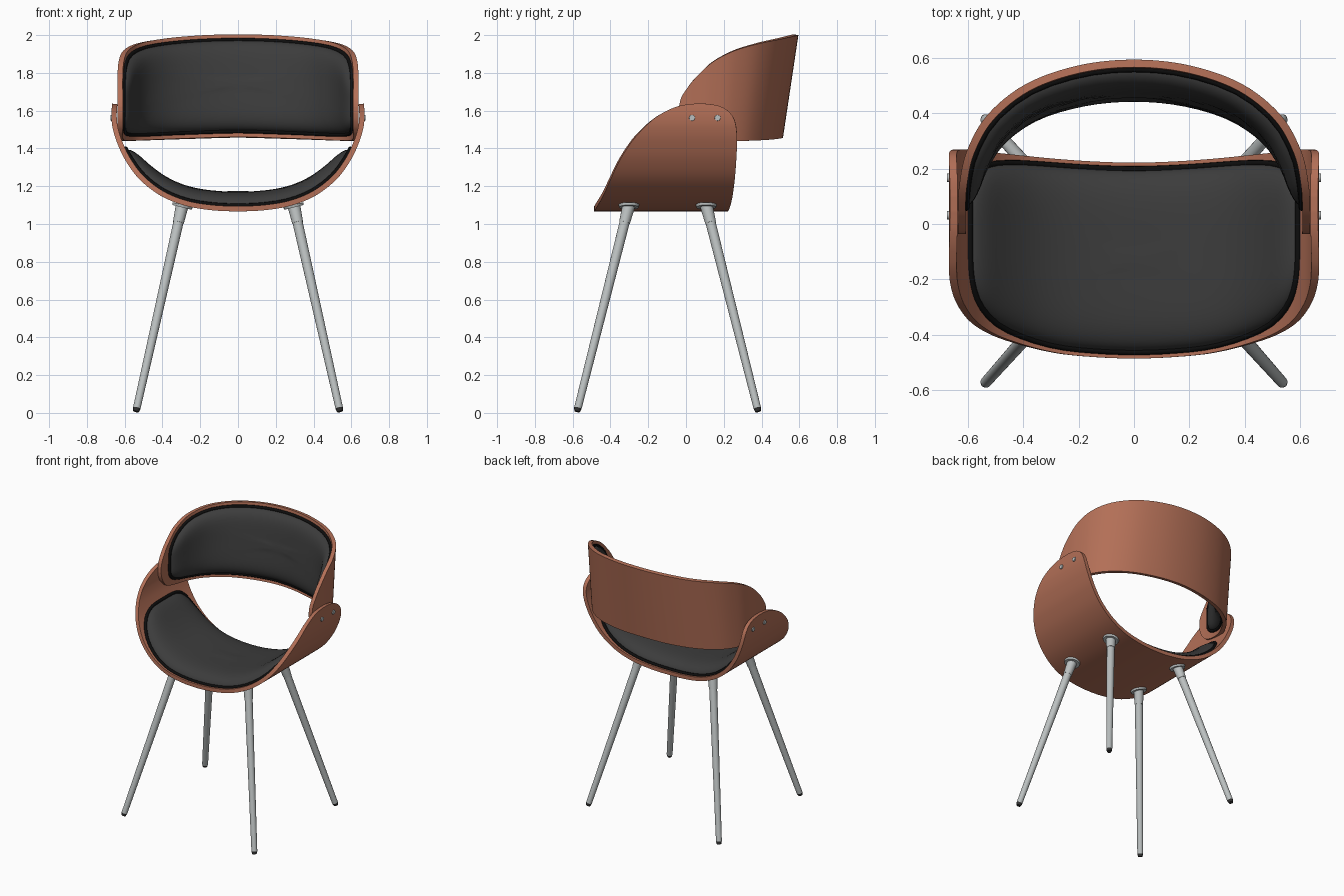
import bpy, math
from mathutils import Vector

cube = bpy.data.objects.get("Cube")
if cube:
    bpy.data.objects.remove(cube, do_unlink=True)


def material(name, r, g, b):
    m = bpy.data.materials.new(name)
    m.use_nodes = True
    m.diffuse_color = (r, g, b, 1)
    m.node_tree.nodes["Principled BSDF"].inputs["Base Color"].default_value = (r, g, b, 1)
    return m


WOOD = material("walnut_wood", 0.45, 0.16, 0.095)
PADDING = material("charcoal_padding", 0.045, 0.045, 0.045)
PIPING = material("black_piping", 0.004, 0.004, 0.004)
METAL = material("grey_metal", 0.5, 0.53, 0.53)
RUBBER = material("dark_rubber", 0.03, 0.03, 0.03)
THICK = 0.028

# Half profiles from the centre outwards.
# Seat rows: x, z, front y, back y
SEAT = [(0, 1.067, -0.487, 0.222), (0.14, 1.073, -0.482, 0.226),
        (0.28, 1.097, -0.468, 0.235), (0.41, 1.15, -0.438, 0.247),
        (0.52, 1.235, -0.4, 0.258), (0.595, 1.335, -0.352, 0.266),
        (0.642, 1.435, -0.288, 0.27), (0.664, 1.51, -0.222, 0.266),
        (0.67, 1.565, -0.16, 0.25), (0.669, 1.605, -0.09, 0.215),
        (0.667, 1.628, -0.025, 0.165), (0.666, 1.637, 0.045, 0.1)]
# Backrest rows: x, y, bottom z, top z
BACK = [(0, 0.595, 1.457, 2.0), (0.2, 0.575, 1.452, 1.995),
        (0.39, 0.51, 1.446, 1.98), (0.53, 0.4, 1.441, 1.957),
        (0.605, 0.27, 1.44, 1.92), (0.632, 0.15, 1.445, 1.86),
        (0.638, 0.05, 1.465, 1.77), (0.638, 0.0, 1.5, 1.71),
        (0.637, -0.027, 1.545, 1.665), (0.637, -0.036, 1.59, 1.62)]


def sample(table, u):
    """Smooth interpolation along a mirrored half profile."""
    a, last = abs(u), len(table) - 1
    i = min(int(a), last - 1)
    t = a - i

    def row(k):
        if k < 0:
            r = table[-k]
            return (-r[0],) + r[1:]
        return table[min(k, last)]

    p = [row(i + k) for k in (-1, 0, 1, 2)]
    out = [0.5 * (2 * q1 + (q2 - q0) * t + (2 * q0 - 5 * q1 + 4 * q2 - q3) * t * t
                  + (3 * q1 - q0 - 3 * q2 + q3) * t ** 3)
           for q0, q1, q2, q3 in zip(*p)]
    if u < 0:
        out[0] = -out[0]
    return out


def seat_surface(u, v):
    x, z, front, back = sample(SEAT, u)
    return Vector((x, front + (back - front) * v, z))


def back_surface(u, v):
    x, y, low, high = sample(BACK, u)
    z = low + (high - low) * v
    lean = 0.15 * (2 - z) * max(y, 0) / 0.595
    return Vector((x, y - lean, z))


def lifted(surface, u, v, height):
    """Point raised from a shell towards the sitter."""
    e = 0.01
    n = (surface(u + e, v) - surface(u - e, v)).cross(surface(u, v + e) - surface(u, v - e))
    return surface(u, v) + n.normalized() * height


def smooth(obj, angle=40):
    bpy.ops.object.select_all(action="DESELECT")
    obj.select_set(True)
    bpy.context.view_layer.objects.active = obj
    bpy.ops.object.shade_smooth_by_angle(angle=math.radians(angle))


def mesh_object(name, verts, faces, mat):
    me = bpy.data.meshes.new(name)
    me.from_pydata(verts, [], faces)
    me.materials.append(mat)
    obj = bpy.data.objects.new(name, me)
    bpy.context.collection.objects.link(obj)
    smooth(obj)
    return obj


def shell(name, surface, rows, per_row=6, across=16):
    """Bent plywood sheet with a softened rim."""
    half = (rows - 1) * per_row
    verts = [surface(i / per_row, j / across)
             for i in range(-half, half + 1) for j in range(across + 1)]
    w = across + 1
    faces = [(i * w + j, (i + 1) * w + j, (i + 1) * w + j + 1, i * w + j + 1)
             for i in range(2 * half) for j in range(across)]
    obj = mesh_object(name, verts, faces, WOOD)
    sol = obj.modifiers.new("thickness", "SOLIDIFY")
    sol.thickness, sol.offset = THICK, 1
    bev = obj.modifiers.new("soft_rim", "BEVEL")
    bev.width, bev.segments = 0.006, 2
    bev.limit_method, bev.angle_limit = "ANGLE", math.radians(50)
    bev.harden_normals = True


def cushion(name, surface, reach, half_v, power, height, around=96, rings=14):
    """Puffed pad on a shell, with piping around its outline."""
    def spot(k, r):
        a = math.tau * k / around
        c, s = math.cos(a), math.sin(a)
        q = r * (abs(c) ** power + abs(s) ** power) ** (-1 / power)
        return reach * q * c, 0.5 + half_v * q * s

    verts = [lifted(surface, 0, 0.5, THICK + height)]
    for i in range(1, rings + 1):
        r = math.sin(math.pi / 2 * i / rings)
        h = THICK - 0.004 + height * max(0, 1 - r ** 5) ** 0.5
        verts += [lifted(surface, *spot(k, r), h) for k in range(around)]
    faces = [(0, 1 + k, 1 + (k + 1) % around) for k in range(around)]
    for i in range(rings - 1):
        b = 1 + i * around
        for k in range(around):
            n = (k + 1) % around
            faces.append((b + k, b + around + k, b + around + n, b + n))
    mesh_object(name, verts, faces, PADDING).data.shade_smooth()

    curve = bpy.data.curves.new(name + "_piping", "CURVE")
    curve.dimensions = "3D"
    curve.bevel_depth, curve.bevel_resolution = 0.011, 2
    line = curve.splines.new("POLY")
    line.points.add(around - 1)
    for k, point in enumerate(line.points):
        point.co = (*lifted(surface, *spot(k, 1.01), THICK + 0.003), 1)
    line.use_cyclic_u = True
    curve.materials.append(PIPING)
    bpy.context.collection.objects.link(bpy.data.objects.new(name + "_piping", curve))


def rod(name, start, end, r1, r2, mat, sides=24):
    """Tapered round bar between two points."""
    start, end = Vector(start), Vector(end)
    d = end - start
    bpy.ops.mesh.primitive_cone_add(vertices=sides, radius1=r1, radius2=r2, depth=d.length,
                                    location=(start + end) / 2,
                                    rotation=d.to_track_quat("Z", "Y").to_euler())
    obj = bpy.context.object
    obj.name = name
    obj.data.materials.append(mat)
    smooth(obj)


# Plywood shells and their upholstery
shell("seat_shell", seat_surface, len(SEAT))
shell("backrest_shell", back_surface, len(BACK))
cushion("seat_cushion", seat_surface, 5.45, 0.462, 4.5, 0.08)
cushion("backrest_cushion", back_surface, 5.75, 0.44, 5, 0.07)

# Legs, mounting plates, collars, feet and screws on both sides
for side, label in ((1, "left"), (-1, "right")):
    for place, top_y, foot_y in (("front", -0.302, -0.577), ("rear", 0.107, 0.382)):
        tag = f"{place}_{label}"
        top = Vector((side * 0.295, top_y, 1.1))
        foot = Vector((side * 0.54, foot_y, 0.007))
        neck, tip = top.lerp(foot, 0.085), top.lerp(foot, 0.983)
        rod("leg_" + tag, tip, neck, 0.02, 0.027, METAL)
        rod("collar_" + tag, neck, top, 0.029, 0.034, METAL)
        rod("foot_" + tag, foot, tip, 0.015, 0.02, RUBBER)
        tilt = Vector((-side * 0.25, 0, 1)).normalized()
        base = Vector((side * 0.295, top_y, 1.094))
        rod("plate_" + tag, base - tilt * 0.006, base + tilt * 0.008, 0.052, 0.055, METAL)
    for n, y in enumerate((0.032, 0.167)):
        rod(f"screw_{label}_{n + 1}", (side * 0.655, y, 1.562), (side * 0.676, y, 1.562),
            0.018, 0.015, METAL, 16)
